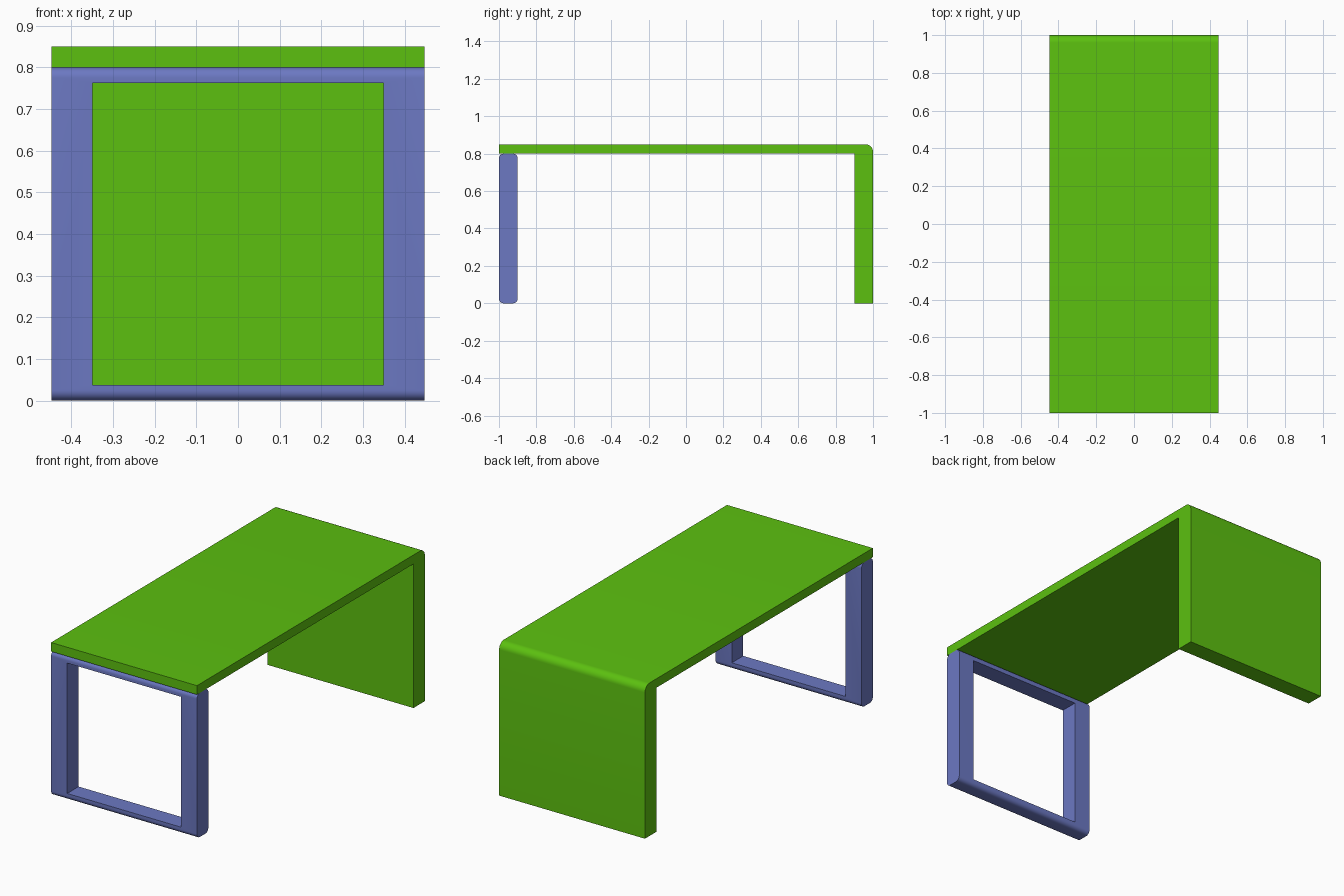
import bpy
import bmesh
from math import pi, sin, cos, radians

cube = bpy.data.objects.get("Cube")
if cube:
    bpy.data.objects.remove(cube, do_unlink=True)

HALF_WIDTH = 0.448


def make_material(name, rgb):
    mat = bpy.data.materials.new(name)
    mat.use_nodes = True
    mat.diffuse_color = (*rgb, 1)
    mat.node_tree.nodes["Principled BSDF"].inputs["Base Color"].default_value = (*rgb, 1)
    return mat


def arc(cy, cz, radius, start, steps=8):
    """Quarter circle of (y, z) points, counter-clockwise from a start angle."""
    angles = [start + pi / 2 * i / steps for i in range(steps + 1)]
    return [(cy + radius * cos(a), cz + radius * sin(a)) for a in angles]


def extrude_profile(name, profile, half_width, mat):
    """Sweep a closed (y, z) profile across the width."""
    bm = bmesh.new()
    side = bm.faces.new([bm.verts.new((-half_width, y, z)) for y, z in profile])
    swept = bmesh.ops.extrude_face_region(bm, geom=[side])["geom"]
    verts = [v for v in swept if isinstance(v, bmesh.types.BMVert)]
    bmesh.ops.translate(bm, verts=verts, vec=(2 * half_width, 0, 0))
    # The extrusion drops the start cap's outward side only; fix all normals
    if not side.is_valid or len(bm.faces) < len(profile) + 2:
        bmesh.ops.holes_fill(bm, edges=bm.edges[:])
    bmesh.ops.recalc_face_normals(bm, faces=bm.faces[:])
    mesh = bpy.data.meshes.new(name)
    bm.to_mesh(mesh)
    bm.free()
    mesh.materials.append(mat)
    obj = bpy.data.objects.new(name, mesh)
    bpy.context.collection.objects.link(obj)
    return obj


def smooth(obj):
    bpy.ops.object.select_all(action="DESELECT")
    obj.select_set(True)
    bpy.context.view_layer.objects.active = obj
    bpy.ops.object.shade_smooth_by_angle(angle=radians(30))


green = make_material("bright green", (0.107, 0.53, 0.005))
blue = make_material("slate blue", (0.15, 0.19, 0.545))

# Tabletop folding down into the back panel, rounded at the outer corner
r = 0.04
top_profile = [(-1, 0.8), (0.9, 0.8), (0.9, 0), (1, 0)]
top_profile += arc(1 - r, 0.85 - r, r, 0) + [(-1, 0.85)]
tabletop = extrude_profile("tabletop_and_back_panel", top_profile, HALF_WIDTH, green)
smooth(tabletop)

# Front leg frame with rounded long edges
r = 0.025
near, far, low, high = -1 + r, -0.9 - r, r, 0.8 - r
leg_profile = (arc(far, high, r, 0) + arc(near, high, r, pi / 2)
               + arc(near, low, r, pi) + arc(far, low, r, 3 * pi / 2))
leg = extrude_profile("front_leg_frame", leg_profile, HALF_WIDTH, blue)

# Rectangular opening through the frame
opening = [(-1.1, 0.038), (-0.8, 0.038), (-0.8, 0.762), (-1.1, 0.762)]
cutter = extrude_profile("opening_cutter", opening, 0.349, blue)
cutter.hide_render = True
cutter.hide_set(True)
cut = leg.modifiers.new("opening", "BOOLEAN")
cut.operation = "DIFFERENCE"
cut.solver = "EXACT"
cut.object = cutter
bpy.context.view_layer.objects.active = leg
bpy.ops.object.modifier_apply(modifier=cut.name)
bpy.data.objects.remove(cutter, do_unlink=True)
smooth(leg)
